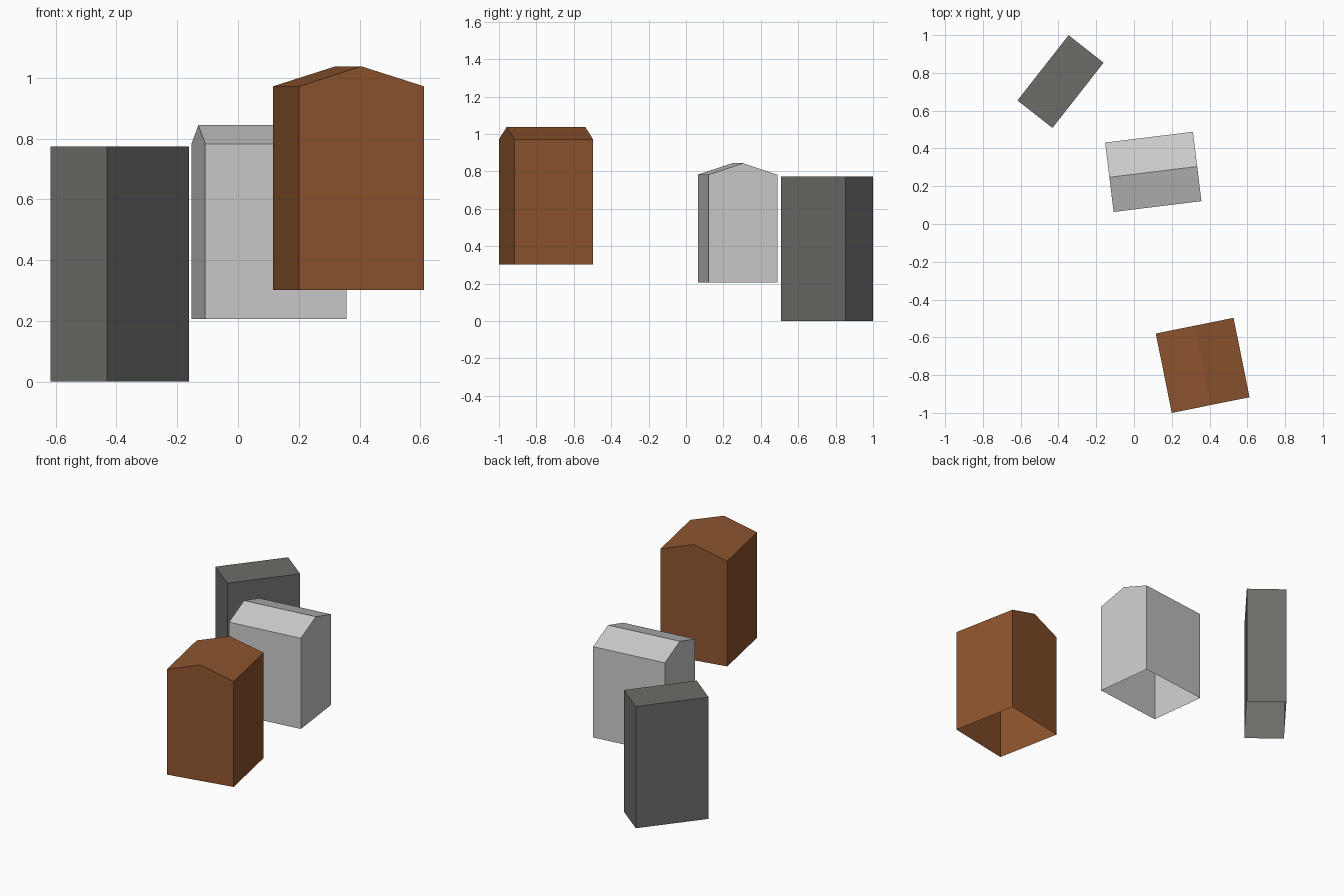
import bpy, bmesh
from math import radians
from mathutils import Matrix

if "Cube" in bpy.data.objects:
    bpy.data.objects.remove(bpy.data.objects["Cube"])


def paint(name, rgb):
    mat = bpy.data.materials.new(name)
    mat.diffuse_color = (*rgb, 1)
    mat.use_nodes = True
    mat.node_tree.nodes["Principled BSDF"].inputs["Base Color"].default_value = mat.diffuse_color
    return mat


def building(name, centre, length, width, angle, base, eave, ridge=None, mat=None):
    """Open-bottomed block; the end profile is swept along the ridge direction."""
    h = width / 2
    profile = [(-h, base), (-h, eave), (h, eave), (h, base)]
    if ridge:
        profile.insert(2, (0, ridge))
    bm = bmesh.new()
    ends = [[bm.verts.new((x, y, z)) for y, z in profile]
            for x in (-length / 2, length / 2)]
    # gable end walls
    for end in ends:
        bm.faces.new(end)
    # side walls and roof slopes; the underside stays open
    for i in range(len(profile) - 1):
        bm.faces.new((ends[0][i], ends[0][i + 1], ends[1][i + 1], ends[1][i]))
    bmesh.ops.recalc_face_normals(bm, faces=bm.faces)
    mesh = bpy.data.meshes.new(name)
    bm.to_mesh(mesh)
    bm.free()
    obj = bpy.data.objects.new(name, mesh)
    obj.matrix_world = (Matrix.Translation((*centre, 0))
                        @ Matrix.Rotation(radians(angle), 4, 'Z'))
    if mat:
        mesh.materials.append(mat)
    bpy.context.collection.objects.link(obj)
    return obj


brown = paint("brown", (0.27, 0.09, 0.027))
dark_grey = paint("dark_grey", (0.15, 0.15, 0.14))

# two gabled houses and one flat-roofed block
building("brown_house", (0.3635, -0.7485), 0.4285, 0.42, 101.4, 0.302, 0.972, 1.038, brown)
building("grey_house", (0.102, 0.276), 0.4685, 0.37, 7.0, 0.206, 0.783, 0.844)
building("flat_block", (-0.389, 0.754), 0.4387, 0.2355, 51.9, 0.0, 0.774, mat=dark_grey)
